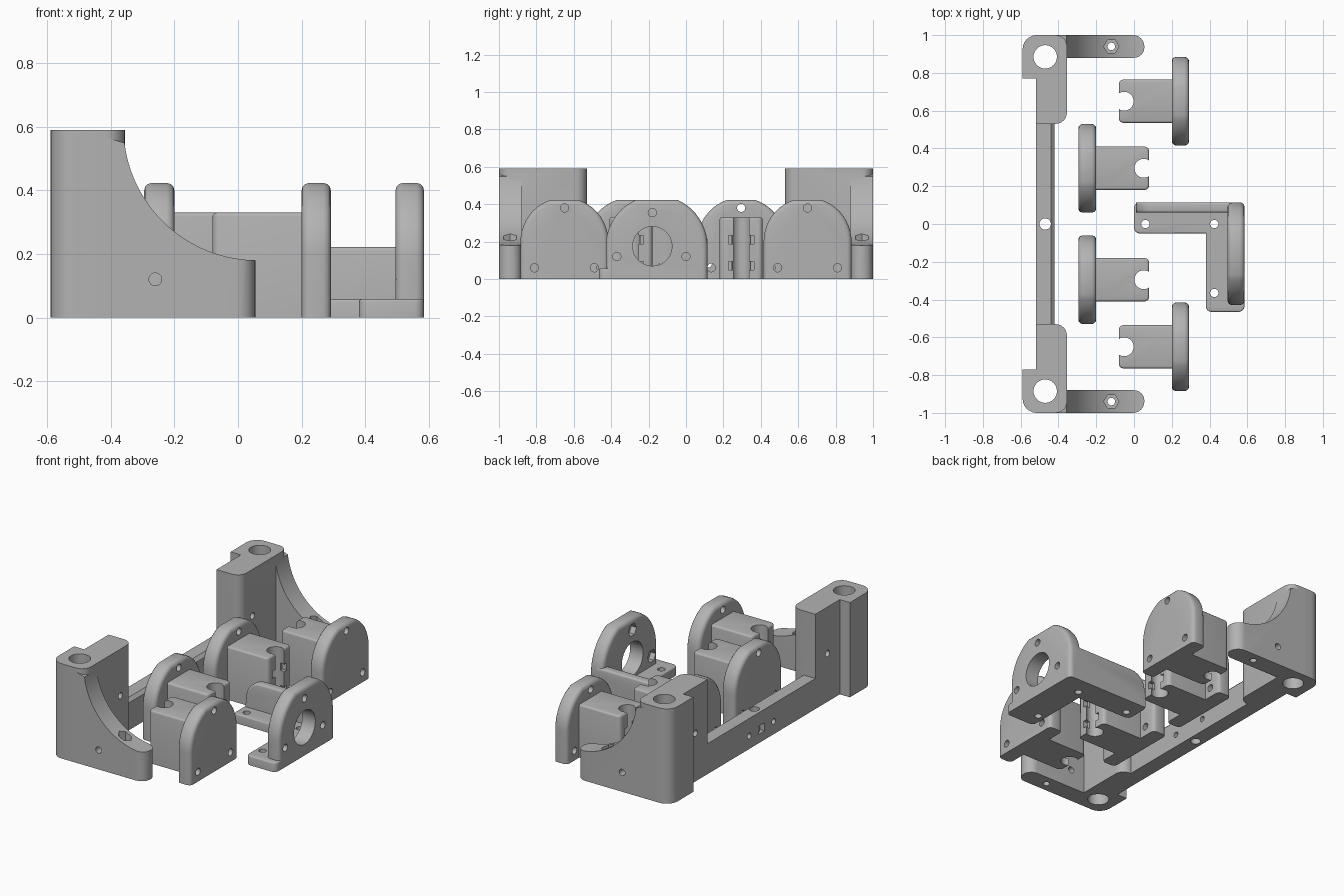
import bpy, bmesh, math

if "Cube" in bpy.data.objects:
    bpy.data.objects.remove(bpy.data.objects["Cube"])

mat = bpy.data.materials.new("plain grey")
mat.use_nodes = True
GREY = (0.45, 0.45, 0.45, 1)
mat.diffuse_color = GREY
mat.node_tree.nodes["Principled BSDF"].inputs["Base Color"].default_value = GREY


def rounded(corners, steps=6):
    """Outline with right-angled corners (x, y, radius) turned into arcs."""
    out = []
    for i, (x, y, r) in enumerate(corners):
        if r == 0:
            out.append((x, y))
            continue
        dirs = []
        for q in (corners[i - 1], corners[(i + 1) % len(corners)]):
            length = math.hypot(q[0] - x, q[1] - y)
            dirs.append(((q[0] - x) / length, (q[1] - y) / length))
        (ax, ay), (bx, by) = dirs
        for k in range(steps + 1):
            t = math.pi / 2 * k / steps
            u, v = r * (1 - math.sin(t)), r * (1 - math.cos(t))
            out.append((x + ax * u + bx * v, y + ay * u + by * v))
    return out


def circle(a, b, r, n=32):
    return [(a + r * math.cos(math.tau * k / n), b + r * math.sin(math.tau * k / n))
            for k in range(n)]


def rect(a0, a1, b0, b1):
    return [(a0, b0), (a1, b0), (a1, b1), (a0, b1)]


def prism(name, outline, axis, lo, hi, bevel=0, pick=None):
    """Extrude an outline along an axis; bevel the edges chosen by pick."""
    place = {"x": lambda a, b, h: (h, a, b), "y": lambda a, b, h: (a, h, b),
             "z": lambda a, b, h: (a, b, h)}[axis]
    bm = bmesh.new()
    caps = [[bm.verts.new(place(a, b, h)) for a, b in outline] for h in (lo, hi)]
    n = len(outline)
    for cap in caps:
        bm.faces.new(cap)
    for i in range(n):
        j = (i + 1) % n
        bm.faces.new((caps[0][i], caps[0][j], caps[1][j], caps[1][i]))
    bmesh.ops.recalc_face_normals(bm, faces=bm.faces)
    if bevel:
        edges = [e for e in bm.edges if pick(*e.verts)]
        bmesh.ops.bevel(bm, geom=edges, offset=bevel, segments=3, profile=0.5,
                        affect="EDGES", clamp_overlap=True)
    mesh = bpy.data.meshes.new(name)
    bm.to_mesh(mesh)
    bm.free()
    mesh.materials.append(mat)
    obj = bpy.data.objects.new(name, mesh)
    bpy.context.collection.objects.link(obj)
    return obj


def combine(target, others, op):
    bpy.context.view_layer.objects.active = target
    for other in others:
        mod = target.modifiers.new("combine", "BOOLEAN")
        mod.operation, mod.solver, mod.object = op, "EXACT", other
        bpy.ops.object.modifier_apply(modifier=mod.name)
        bpy.data.objects.remove(other)
    return target


def finish(obj):
    bpy.ops.object.select_all(action="DESELECT")
    obj.select_set(True)
    bpy.context.view_layer.objects.active = obj
    bpy.ops.object.shade_smooth_by_angle(angle=math.radians(32))


def hole(a, b, r, axis, lo, hi, n=24):
    return prism("cutter", circle(a, b, r, n), axis, lo, hi)


def arch(yc, half, zc, top):
    """Flat-bottomed plate outline with a round head clipped at the top."""
    start = math.asin((top - zc) / half)
    right = [(half * math.cos(start * k / 10), zc + half * math.sin(start * k / 10))
             for k in range(11)]
    right.insert(0, (half, 0))
    return [(yc + y, z) for y, z in right] + [(yc - y, z) for y, z in reversed(right)]


def rim(x0, x1):
    """Pick the rim edges of an upright plate, leaving the foot sharp."""
    return lambda v, w: abs(v.co.x - w.co.x) < 1e-4 and max(v.co.z, w.co.z) > 0.01


# Frame: cross beam with a chamfered inner top edge
frame = prism("frame", [(-0.52, 0), (-0.42, 0), (-0.42, 0.17), (-0.44, 0.19), (-0.52, 0.19)],
              "y", -0.55, 0.55)
cuts = [hole(-0.47, 0, 0.03, "z", -0.1, 0.3),
        prism("cutter", rect(-0.03, 0.03, 0.055, 0.105), "x", -0.6, -0.49)]
cuts += [hole(y, 0.08, 0.018, "x", -0.6, -0.3) for y in (-0.12, 0.12)]

# Frame: end posts and curved wings
scoop = [(0.06 + 0.42 * math.cos(t), 0.60 + 0.42 * math.sin(t))
         for t in (math.radians(269 - 82 * k / 20) for k in range(21))]
for s in (1, -1):
    post = prism("post", rounded([(-0.52, s * 0.53, 0), (-0.355, s * 0.53, 0.06),
                                  (-0.355, s, 0.06), (-0.59, s, 0.075),
                                  (-0.59, s * 0.77, 0), (-0.52, s * 0.77, 0)]),
                 "z", 0, 0.59)
    wing = prism("wing", [(-0.45, 0), (0.055, 0), (0.055, 0.18)] + scoop +
                 [(-0.41, 0.565), (-0.45, 0.565)],
                 "y", min(s, s * 0.88), max(s, s * 0.88))
    plan = prism("cutter", rounded([(-0.6, s * 0.88, 0), (0.055, s * 0.88, 0.055),
                                    (0.055, s, 0.06), (-0.6, s, 0)]), "z", -0.1, 0.8)
    combine(wing, [plan], "INTERSECT")
    combine(frame, [post, wing], "UNION")
    cuts += [hole(-0.47, s * 0.885, 0.062, "z", -0.1, 0.7, 32),
             hole(s * 0.65, 0.30, 0.02, "x", -0.7, -0.3),
             hole(-0.26, 0.12, 0.02, "y", s * 0.94 - 0.1, s * 0.94 + 0.1),
             hole(-0.12, s * 0.94, 0.02, "z", -0.1, 0.4),
             hole(-0.12, s * 0.94, 0.04, "z", 0.17, 0.4, 6)]
finish(combine(frame, cuts, "DIFFERENCE"))


# Rod holders: arched plate with a notched block
def rod_holder(name, yc, d):
    """d is the direction from block to plate along x."""
    x0, x1 = sorted((d * 0.2, d * 0.292))
    if d < 0:
        x0, x1 = -0.295, -0.2
    end = -0.08 * d
    body = prism(name, arch(yc, 0.235, 0.2, 0.423), "x", x0, x1, 0.024, rim(x0, x1))
    block = prism("block", rounded([(end, yc - 0.115, 0.025), (d * 0.24, yc - 0.115, 0),
                                    (d * 0.24, yc + 0.115, 0), (end, yc + 0.115, 0.025)], 4),
                  "z", 0, 0.33, 0.012, lambda v, w: min(v.co.z, w.co.z) > 0.3)
    combine(body, [block], "UNION")
    notch = sorted((end - 0.05 * d, end + 0.03 * d))
    slot = sorted((end + 0.015 * d, end + 0.05 * d))
    cutters = [hole(end + 0.028 * d, yc, 0.05, "z", -0.1, 0.5, 32),
               prism("cutter", rect(*notch, yc - 0.035, yc + 0.035), "z", -0.1, 0.5)]
    for z in (0.07, 0.21):
        cutters.append(prism("cutter", rect(*notch, yc - 0.068, yc + 0.068), "z",
                             z - 0.023, z + 0.023))
    for y, z in ((0, 0.38), (-0.16, 0.06), (0.16, 0.06)):
        cutters.append(hole(yc + y, z, 0.022, "x", x0 - 0.05, x1 + 0.05))
    finish(combine(body, cutters, "DIFFERENCE"))


for side, s in (("back", 1), ("front", -1)):
    rod_holder(side + "_outer_rod_holder", s * 0.65, 1)
    rod_holder(side + "_inner_rod_holder", s * 0.295, -1)

# Motor bracket: L-shaped foot, arched face plate and side wall
bracket = prism("motor_bracket",
                rounded([(0, -0.05, 0.03), (0.38, -0.05, 0), (0.38, -0.465, 0.03),
                         (0.585, -0.465, 0.03), (0.585, 0.115, 0.03), (0, 0.115, 0.03)], 4),
                "z", 0, 0.058, 0.008, lambda v, w: min(v.co.z, w.co.z) > 0.05)
face = prism("face", arch(-0.157, 0.272, 0.175, 0.423), "x", 0.495, 0.585, 0.024,
             rim(0.495, 0.585))
wall = prism("wall", rounded([(0.01, 0, 0), (0.53, 0, 0), (0.53, 0.222, 0), (0.01, 0.222, 0.1)]),
             "y", 0.06, 0.115, 0.012,
             lambda v, w: abs(v.co.y - w.co.y) < 1e-4 and min(v.co.z, w.co.z) > 0.1)
combine(bracket, [face, wall], "UNION")
cuts = [hole(-0.18, 0.175, 0.105, "x", 0.4, 0.7, 40)]
for y, z in ((-0.18, 0.355), (-0.37, 0.12), (0, 0.12)):
    cuts += [hole(y, z, 0.022, "x", 0.4, 0.7), hole(y, z, 0.04, "x", 0.45, 0.53, 6)]
cuts += [hole(x, y, 0.022, "z", -0.1, 0.15)
         for x, y in ((0.06, 0), (0.425, 0), (0.425, -0.365))]
finish(combine(bracket, cuts, "DIFFERENCE"))
